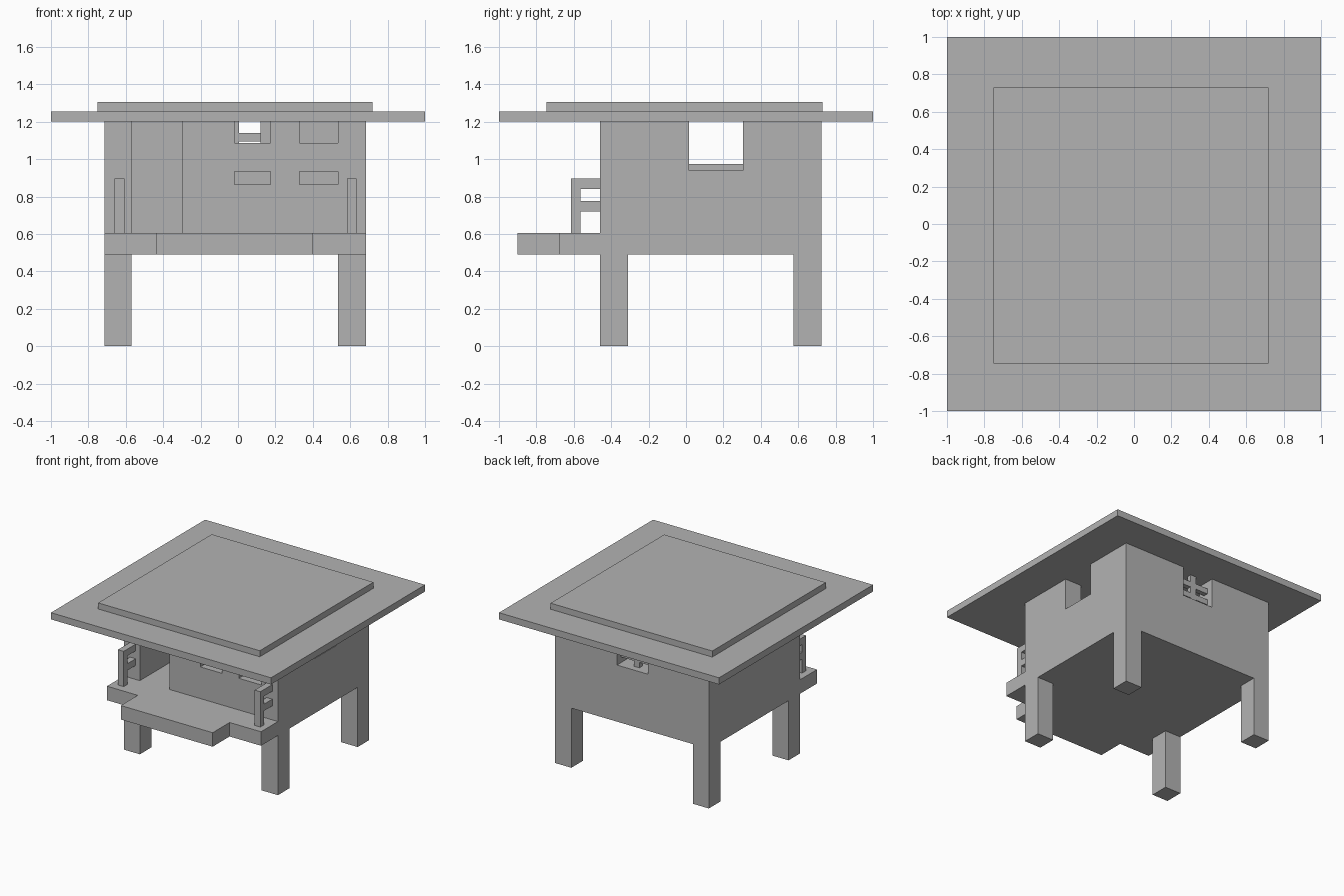
import bpy, bmesh, math
from mathutils import Matrix

if "Cube" in bpy.data.objects:
    bpy.data.objects.remove(bpy.data.objects["Cube"], do_unlink=True)

grey = bpy.data.materials.new("plain_grey")
grey.use_nodes = True
colour = (0.45, 0.45, 0.45, 1)
grey.diffuse_color = colour
grey.node_tree.nodes["Principled BSDF"].inputs["Base Color"].default_value = colour


def finish(name, bm):
    bmesh.ops.recalc_face_normals(bm, faces=bm.faces)
    mesh = bpy.data.meshes.new(name)
    bm.to_mesh(mesh)
    bm.free()
    mesh.materials.append(grey)
    obj = bpy.data.objects.new(name, mesh)
    bpy.context.collection.objects.link(obj)
    return obj


def box(name, x, y, z):
    bm = bmesh.new()
    bmesh.ops.create_cube(bm, size=1)
    for v in bm.verts:
        for i, (lo, hi) in enumerate((x, y, z)):
            v.co[i] = lo if v.co[i] < 0 else hi
    return finish(name, bm)


def wall(name, along, across, z, holes, axis):
    """Upright panel with rectangular openings; axis is the direction it runs."""
    us = sorted({*along, *(u for h in holes for u in h[0])})
    zs = sorted({*z, *(w for h in holes for w in h[1])})
    bm = bmesh.new()

    def point(u, w):
        return (u, across[0], w) if axis == "x" else (across[0], u, w)

    verts = {(u, w): bm.verts.new(point(u, w)) for u in us for w in zs}
    for u0, u1 in zip(us, us[1:]):
        for w0, w1 in zip(zs, zs[1:]):
            cu, cw = (u0 + u1) / 2, (w0 + w1) / 2
            if not any(h[0][0] < cu < h[0][1] and h[1][0] < cw < h[1][1] for h in holes):
                bm.faces.new([verts[c] for c in ((u0, w0), (u1, w0), (u1, w1), (u0, w1))])
    out = bmesh.ops.extrude_face_region(bm, geom=bm.faces[:], use_keep_orig=True)
    moved = [g for g in out["geom"] if isinstance(g, bmesh.types.BMVert)]
    depth = across[1] - across[0]
    bmesh.ops.translate(bm, verts=moved, vec=(0, depth, 0) if axis == "x" else (depth, 0, 0))
    loose = [v for v in bm.verts if not v.link_faces]
    bmesh.ops.delete(bm, geom=loose, context="VERTS")
    return finish(name, bm)


# Shared dimensions
X0, X1, XI0, XI1 = -0.715, 0.685, -0.57, 0.535
Y0, Y1, YI0, YI1 = -0.46, 0.725, -0.31, 0.575
FLOOR, DECK, TOP = 0.49, 0.605, 1.20
height = (DECK, TOP)

# Roof slabs
box("roof", (-1, 1), (-1, 1), (TOP, 1.255))
box("roof_cap", (-0.75, 0.72), (-0.745, 0.73), (1.255, 1.305))

# Floor with stepped front deck
bm = bmesh.new()
outline = [(X0, Y1), (X0, -0.68), (-0.435, -0.68), (-0.435, -0.90),
           (0.40, -0.90), (0.40, -0.68), (X1, -0.68), (X1, Y1)]
base = bm.faces.new([bm.verts.new((x, y, FLOOR)) for x, y in outline])
out = bmesh.ops.extrude_face_region(bm, geom=[base], use_keep_orig=True)
bmesh.ops.translate(bm, verts=[g for g in out["geom"] if isinstance(g, bmesh.types.BMVert)],
                    vec=(0, 0, DECK - FLOOR))
finish("floor_deck", bm)

# Legs and the post beside the doorway
for xname, xs in (("right", (X0, XI0)), ("left", (XI1, X1))):
    for yname, ys in (("front", (Y0, YI0)), ("back", (YI1, Y1))):
        box(f"{yname}_{xname}_leg", xs, ys, (0, FLOOR))
box("doorway_post", (X0, XI0), (Y0, YI0), height)

# Walls with windows
panes = [(u, w) for u in ((-0.02, 0.175), (0.33, 0.535))
         for w in ((0.865, 0.935), (1.085, TOP))]
wall("front_wall", (-0.30, X1), (Y0, YI0), height, panes, "x")
wall("right_wall", (YI0, Y1), (X0, XI0), height, [((0.015, 0.305), (0.975, TOP))], "y")
wall("left_wall", (YI0, Y1), (XI1, X1), height, [((0.015, 0.305), (0.94, TOP))], "y")
wall("back_wall", (XI0, XI1), (YI1, Y1), height, [((-0.16, 0.12), (0.955, TOP))], "x")

# Bars in the back window
box("window_upright", (-0.045, 0.005), (0.63, 0.67), (0.955, TOP))
for i, z in enumerate((1.0, 1.095)):
    box(f"window_bar_{i + 1}", (-0.16, 0.12), (0.63, 0.67), (z, z + 0.045))

# Deck railings
for side, x in (("right", -0.66), ("left", 0.582)):
    xs = (x, x + 0.052)
    box(f"{side}_rail_post", xs, (-0.615, -0.565), (DECK, 0.895))
    for i, z in enumerate((0.72, 0.84)):
        box(f"{side}_rail_bar_{i + 1}", xs, (-0.565, Y0), (z, z + 0.055))
